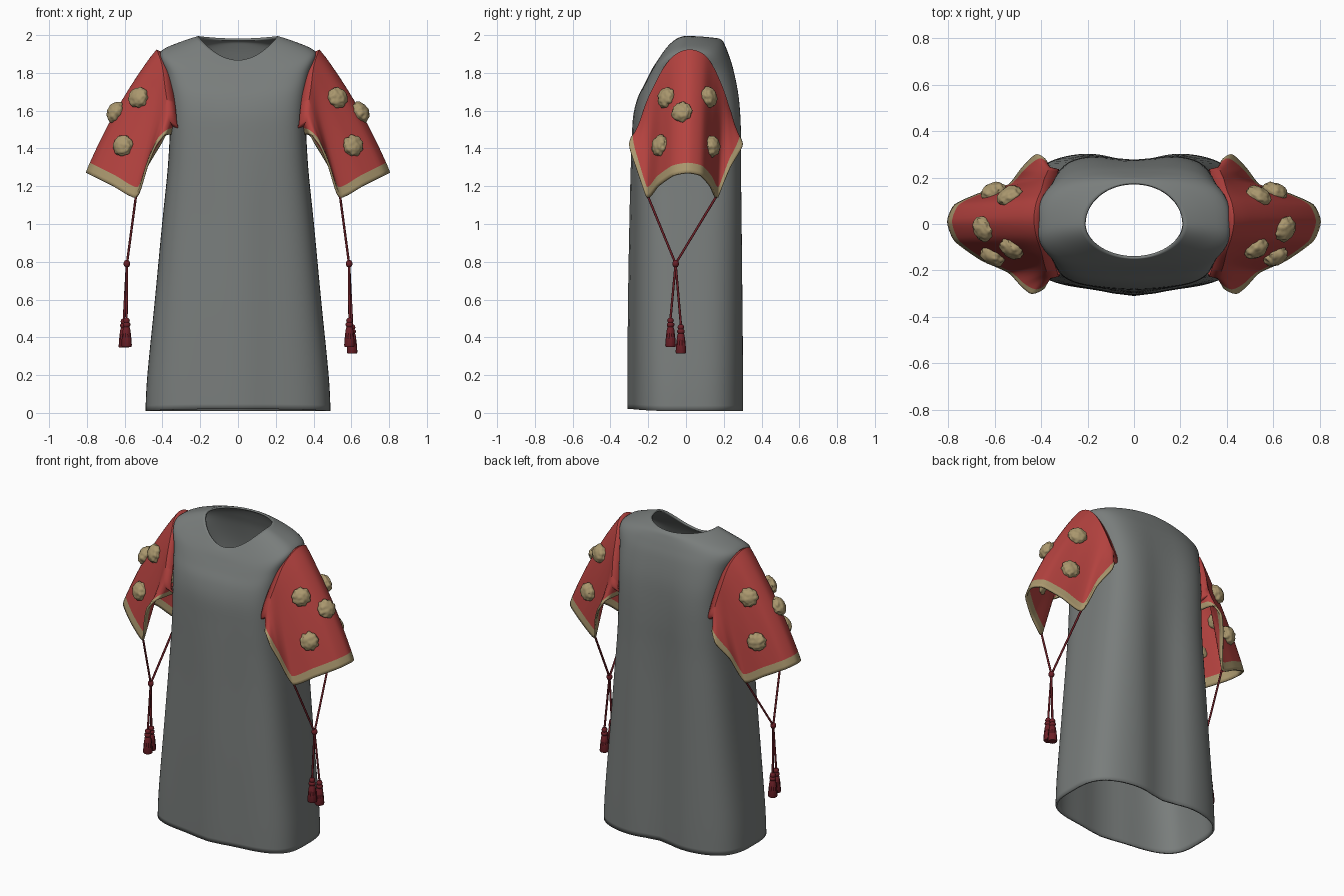
import bpy, bmesh, math, random
from mathutils import Vector, noise
from mathutils.bvhtree import BVHTree

if "Cube" in bpy.data.objects:
    bpy.data.objects.remove(bpy.data.objects["Cube"])

random.seed(3)


def material(name, rgb):
    m = bpy.data.materials.new(name)
    m.diffuse_color = (*rgb, 1)
    m.use_nodes = True
    m.node_tree.nodes["Principled BSDF"].inputs["Base Color"].default_value = m.diffuse_color
    return m


GREY = material("grey cloth", (0.19, 0.205, 0.20))
RED = material("red cloth", (0.46, 0.055, 0.05))
TAN = material("tan trim", (0.40, 0.31, 0.155))
WINE = material("dark red cord", (0.15, 0.014, 0.02))


def catmull(p0, p1, p2, p3, t, k=0.5):
    out = []
    for a, b, c, d in zip(p0, p1, p2, p3):
        m1, m2 = k * (c - a), k * (d - b)
        out.append((2*t**3 - 3*t*t + 1) * b + (t**3 - 2*t*t + t) * m1
                   + (3*t*t - 2*t**3) * c + (t**3 - t*t) * m2)
    return out


def closed_curve(pts, sub, k=0.5):
    n = len(pts)
    return [Vector(catmull(pts[i-1], pts[i], pts[(i+1) % n], pts[(i+2) % n], j / sub, k))
            for i in range(n) for j in range(sub)]


def loft(name, rings, mats, rule=None, thick=0.0, offset=-1.0, angle=50):
    me = bpy.data.meshes.new(name)
    n = len(rings[0])
    verts = [v for r in rings for v in r]
    faces, idx = [], []
    for r in range(len(rings) - 1):
        for c in range(n):
            d = (c + 1) % n
            faces.append((r*n + c, r*n + d, (r+1)*n + d, (r+1)*n + c))
            idx.append(rule(r) if rule else 0)
    me.from_pydata(verts, [], faces)
    for m in mats:
        me.materials.append(m)
    for p, i in zip(me.polygons, idx):
        p.material_index = i
    ob = bpy.data.objects.new(name, me)
    bpy.context.collection.objects.link(ob)
    finish(ob, angle)
    if thick:
        s = ob.modifiers.new("thickness", 'SOLIDIFY')
        s.thickness, s.offset = thick, offset
    return ob


def finish(ob, angle):
    bpy.ops.object.select_all(action='DESELECT')
    ob.select_set(True)
    bpy.context.view_layer.objects.active = ob
    bpy.ops.object.shade_smooth_by_angle(angle=math.radians(angle))


# Gown body: z side, z front, z back, half width, front depth, back depth, squareness, folds
BODY = [
    (0.010, 0.02, 0.01, 0.490, 0.310, 0.312, 0.62, 1.0),
    (0.20, 0.20, 0.20, 0.480, 0.310, 0.312, 0.62, 1.0),
    (0.60, 0.60, 0.60, 0.440, 0.307, 0.309, 0.60, 1.0),
    (1.00, 1.00, 1.00, 0.402, 0.300, 0.306, 0.58, 1.0),
    (1.25, 1.25, 1.25, 0.376, 0.294, 0.302, 0.55, 0.8),
    (1.42, 1.42, 1.42, 0.364, 0.288, 0.300, 0.52, 0.6),
    (1.57, 1.57, 1.57, 0.360, 0.280, 0.295, 0.50, 0.5),
    (1.69, 1.67, 1.70, 0.366, 0.255, 0.280, 0.50, 0.3),
    (1.80, 1.74, 1.83, 0.385, 0.220, 0.250, 0.55, 0.1),
    (1.885, 1.79, 1.90, 0.415, 0.195, 0.225, 0.68, 0.0),
    (1.925, 1.82, 1.945, 0.395, 0.180, 0.207, 0.80, 0.0),
    (1.962, 1.845, 1.97, 0.310, 0.165, 0.194, 0.92, 0.0),
    (1.995, 1.868, 1.982, 0.212, 0.148, 0.176, 1.0, 0.0),
]


def body_ring(q, n=96):
    zs, zf, zb, hx, yf, yb, p, fold = q
    ring = []
    for i in range(n):
        a = 2 * math.pi * i / n
        c, s = math.cos(a), math.sin(a)
        x = hx * math.copysign(abs(c) ** p, c)
        y = (yb if s > 0 else yf) * math.copysign(abs(s) ** p, s)
        g = math.exp(-(x / 0.13) ** 2)
        y *= 1 - fold * (0.13 * g if s > 0 else 0.09 * (1 - g))
        z = zs + ((zb if s > 0 else zf) - zs) * s * s
        ring.append((x, y, z))
    return ring


rings = []
for i in range(len(BODY) - 1):
    q = [BODY[max(i-1, 0)], BODY[i], BODY[i+1], BODY[min(i+2, len(BODY)-1)]]
    rings += [body_ring(catmull(*q, j / 4)) for j in range(4)]
rings.append(body_ring(BODY[-1]))
loft("gown_body", rings, [GREY], thick=0.012)

# Sleeve: armhole and pointed hem, running top, front, underarm, back
ARM = [(0.43, 0.02, 1.918), (0.42, -0.05, 1.895), (0.40, -0.11, 1.83), (0.385, -0.17, 1.72),
       (0.372, -0.21, 1.63), (0.365, -0.23, 1.56), (0.355, -0.21, 1.53), (0.345, -0.12, 1.52),
       (0.34, 0, 1.52), (0.345, 0.12, 1.52), (0.355, 0.21, 1.53), (0.365, 0.24, 1.56),
       (0.372, 0.22, 1.63), (0.385, 0.19, 1.72), (0.40, 0.14, 1.83), (0.42, 0.09, 1.895)]
HEM = [(0.80, 0.01, 1.27), (0.77, -0.07, 1.255), (0.66, -0.15, 1.20), (0.54, -0.205, 1.14),
       (0.485, -0.265, 1.30), (0.44, -0.30, 1.41), (0.39, -0.275, 1.47), (0.36, -0.16, 1.475),
       (0.35, 0, 1.46), (0.36, 0.16, 1.475), (0.38, 0.27, 1.47), (0.42, 0.298, 1.41),
       (0.485, 0.235, 1.30), (0.54, 0.165, 1.14), (0.66, 0.13, 1.20), (0.77, 0.08, 1.255)]
ROSETTES = [(0.53, -0.11, 1.67), (0.53, 0.11, 1.67), (0.645, -0.02, 1.59),
            (0.60, -0.12, 1.41), (0.60, 0.125, 1.41)]


def sleeve_rings(sx):
    arm, hem = closed_curve(ARM, 5), closed_curve(HEM, 5, 0.3)
    rows = [[] for _ in range(18)]
    for a, h in zip(arm, hem):
        length = (h - a).length
        band = max(0.3, 1 - 0.055 / length)
        us = [band * i / 13 for i in range(14)] + [band + (1 - band) * i / 3 for i in (1, 2, 3)]
        w = min(1, max(0, (h.x - 0.5) / 0.3))
        pts = [Vector((a.x - 0.04, a.y * 0.96, a.z - 0.02))]
        for u in us:
            pts.append(a.lerp(h, u) + Vector((0.020, 0, 0.014)) * w * math.sin(math.pi * u) ** 0.8)
        for row, p in zip(rows, pts):
            row.append(Vector((p.x * sx, p.y, p.z)))
    return rows


# Gathered rosette: flattened, crumpled ball set on the cloth
def rosette(name, centre, normal):
    bm = bmesh.new()
    bmesh.ops.create_icosphere(bm, subdivisions=4, radius=1)
    seed = Vector([random.uniform(0, 50) for _ in range(3)])
    rot = normal.to_track_quat('Z', 'Y')
    for v in bm.verts:
        a = math.atan2(v.co.y, v.co.x)
        rim = 1 - abs(v.co.z)
        k = 1 + 0.13 * noise.noise(v.co * 2.6 + seed) + 0.05 * rim * math.sin(9 * a + seed.x)
        v.co = centre + rot @ Vector((v.co.x * k * 0.055, v.co.y * k * 0.055, v.co.z * k * 0.038))
    me = bpy.data.meshes.new(name)
    bm.to_mesh(me)
    bm.free()
    me.materials.append(TAN)
    ob = bpy.data.objects.new(name, me)
    bpy.context.collection.objects.link(ob)
    finish(ob, 40)


def cord(name, paths):
    cu = bpy.data.curves.new(name, 'CURVE')
    cu.dimensions = '3D'
    cu.bevel_depth, cu.bevel_resolution, cu.use_fill_caps = 0.0065, 2, True
    for path in paths:
        sp = cu.splines.new('POLY')
        sp.points.add(len(path) - 1)
        for p, co in zip(sp.points, path):
            p.co = (*co, 1)
    cu.materials.append(WINE)
    bpy.context.collection.objects.link(bpy.data.objects.new(name, cu))


# Turned shapes for the knot and tassels: radius, height
def lathe(name, centre, profile, n=20, flute=0.0):
    rings = [[Vector(centre) + Vector((r * (1 + (flute if i % 2 else 0)) * math.cos(2*math.pi*i/n),
                                       r * (1 + (flute if i % 2 else 0)) * math.sin(2*math.pi*i/n), z))
              for i in range(n)] for r, z in profile]
    loft(name, rings, [WINE], angle=45)


TASSEL = [(0.001, -0.150), (0.024, -0.150), (0.027, -0.143), (0.023, -0.09), (0.018, -0.052), (0.014, -0.045),
          (0.019, -0.038), (0.019, -0.028), (0.013, -0.022), (0.017, -0.012), (0.013, 0.0), (0.001, 0.006)]
KNOT = [(0.001, -0.02), (0.011, -0.017), (0.017, -0.006), (0.017, 0.006), (0.011, 0.017), (0.001, 0.02)]

for side, sx in (("right", 1), ("left", -1)):
    rows = sleeve_rings(sx)
    sleeve = loft("sleeve_" + side, rows, [RED, TAN], lambda r: 1 if r >= 14 else 0, 0.012, 0.0)
    tree = BVHTree.FromPolygons([v.co for v in sleeve.data.vertices],
                                [tuple(p.vertices) for p in sleeve.data.polygons])
    for i, (x, y, z) in enumerate(ROSETTES):
        hit, nor, _, _ = tree.find_nearest(Vector((x * sx, y, z)))
        if nor.x * sx < 0:
            nor = -nor
        rosette(f"rosette_{side}_{i + 1}", hit + nor * 0.014, nor)
    # Cord loop from the two hem points, knotted, ending in two tassels
    lift = 0.0 if sx > 0 else 0.03
    knot = (0.588 * sx, -0.055, 0.79)
    t1 = (0.590 * sx, -0.082, 0.50)
    t2 = (0.604 * sx, -0.027, 0.465 + lift)
    cord("cord_" + side, [[(0.54 * sx, -0.203, 1.15), knot, t1], [(0.54 * sx, 0.163, 1.15), knot, t2]])
    lathe("knot_" + side, knot, KNOT)
    lathe(f"tassel_{side}_front", t1, TASSEL, 24, 0.08)
    lathe(f"tassel_{side}_back", t2, TASSEL, 24, 0.08)
